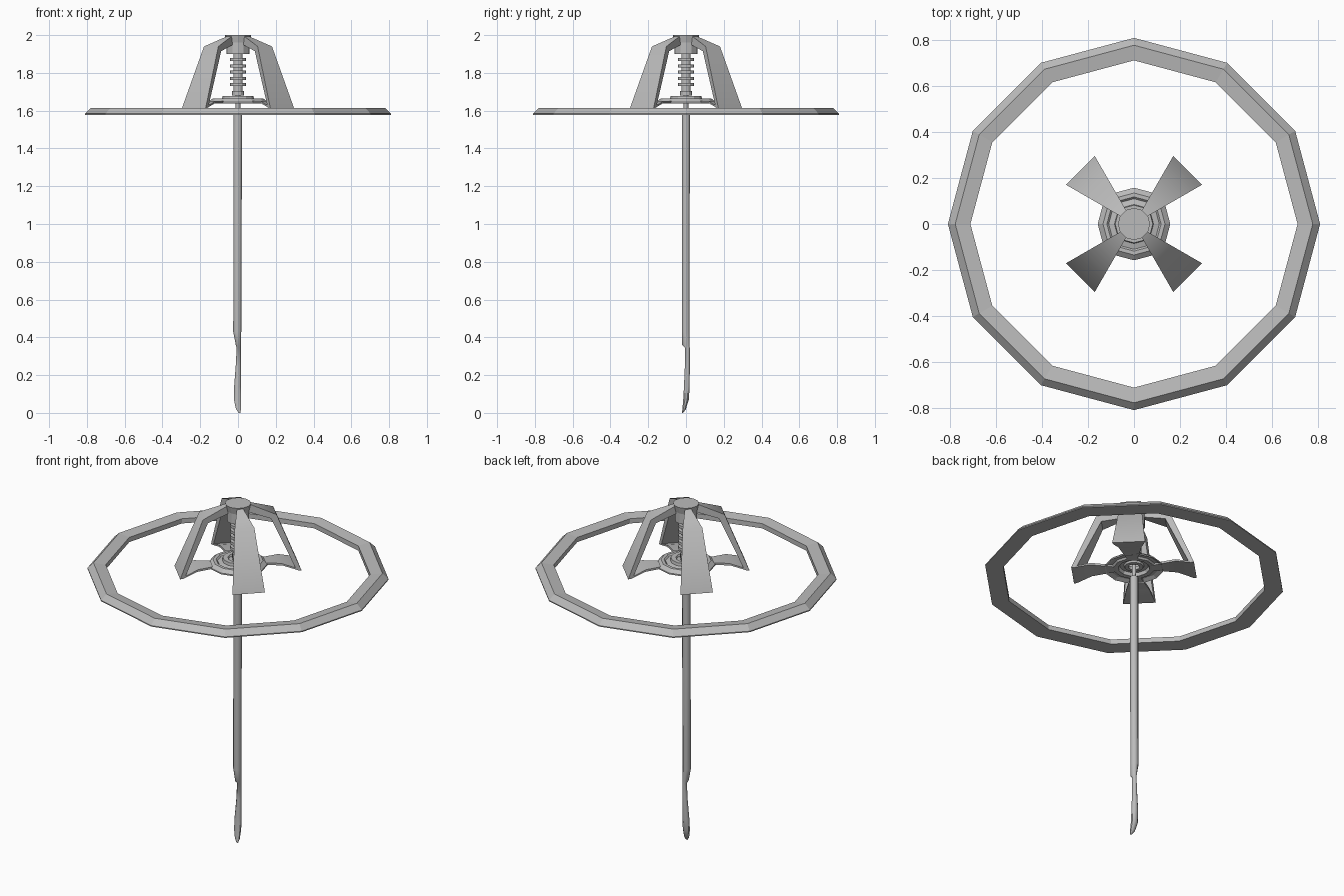
import bpy, bmesh, math

if "Cube" in bpy.data.objects:
    bpy.data.objects.remove(bpy.data.objects["Cube"])

grey = bpy.data.materials.new("metal_grey")
grey.diffuse_color = (0.5, 0.5, 0.5, 1)
grey.use_nodes = True
grey.node_tree.nodes["Principled BSDF"].inputs["Base Color"].default_value = grey.diffuse_color


def finish(name, bm, angle=None):
    bmesh.ops.remove_doubles(bm, verts=bm.verts, dist=1e-5)
    bmesh.ops.recalc_face_normals(bm, faces=bm.faces)
    mesh = bpy.data.meshes.new(name)
    bm.to_mesh(mesh)
    bm.free()
    mesh.materials.append(grey)
    ob = bpy.data.objects.new(name, mesh)
    bpy.context.collection.objects.link(ob)
    if angle:
        bpy.ops.object.select_all(action='DESELECT')
        ob.select_set(True)
        bpy.context.view_layer.objects.active = ob
        bpy.ops.object.shade_smooth_by_angle(angle=math.radians(angle))
    return ob


def bridge(bm, rows, closed_rows):
    """Quads between consecutive rows of closed loops."""
    count = len(rows)
    for i in range(count if closed_rows else count - 1):
        a, b = rows[i], rows[(i + 1) % count]
        n = len(a)
        for j in range(n):
            k = (j + 1) % n
            bm.faces.new((a[j], a[k], b[k], b[j]))


def lathe(name, profile, closed=False, sides=12):
    """Spin an (r, z) profile; open profiles are capped at both ends."""
    bm = bmesh.new()
    rows = [[bm.verts.new((r * math.cos(t), r * math.sin(t), z))
             for t in (2 * math.pi * i / sides for i in range(sides))]
            for r, z in profile]
    bridge(bm, rows, closed)
    if not closed:
        bm.faces.new(rows[0])
        bm.faces.new(rows[-1])
    return finish(name, bm)


def sector(name, profile, start, end):
    """Sweep a closed (r, z) profile between two angles in degrees."""
    bm = bmesh.new()
    rows = [[bm.verts.new((r * math.cos(t), r * math.sin(t), z)) for r, z in profile]
            for t in (math.radians(start), math.radians(end))]
    bridge(bm, rows, False)
    for row in rows:
        bm.faces.new(row)
    return finish(name, bm, 50)


# Wide outer ring
lathe("outer_ring", [(0.81, 1.578), (0.81, 1.584), (0.778, 1.615), (0.712, 1.606), (0.712, 1.578)], True)

# Four bent legs, each with a foot reaching in to the dish
leg = [(0.05, 2.0), (0.208, 1.94), (0.342, 1.615), (0.325, 1.615), (0.24, 1.64), (0.10, 1.64),
       (0.10, 1.652), (0.235, 1.652), (0.31, 1.628), (0.178, 1.915), (0.05, 1.95)]
for i in range(4):
    sector(f"leg_{i + 1}", leg, 30 + 90 * i, 60 + 90 * i)

# Cap holding the legs together
lathe("hub", [(0.06, 1.9), (0.06, 1.96), (0.07, 2.0)])

# Ribbed spindle
spindle = [(0.024, 1.9), (0.024, 1.878)]
for z in (1.878, 1.845, 1.812, 1.779, 1.746):
    spindle += [(0.042, z), (0.042, z - 0.016), (0.024, z - 0.016), (0.024, z - 0.033)]
spindle += [(0.024, 1.705), (0.032, 1.705), (0.032, 1.68), (0.012, 1.68), (0.012, 1.6)]
lathe("spindle", spindle)

# Stepped dish
lathe("dish", [(0.03, 1.668), (0.05, 1.668), (0.055, 1.678), (0.082, 1.678), (0.085, 1.662),
               (0.11, 1.656), (0.118, 1.664), (0.135, 1.664), (0.158, 1.646), (0.158, 1.638),
               (0.135, 1.65), (0.118, 1.65), (0.11, 1.64), (0.085, 1.642), (0.078, 1.66),
               (0.055, 1.66), (0.05, 1.65), (0.03, 1.65)], True)

# Long rod, cut down to a narrow neck and a leaf-shaped tip: z, x range, y range
sections = [(1.63, -0.012, 0.012, -0.012, 0.012), (1.59, -0.012, 0.012, -0.012, 0.012),
            (1.585, -0.026, 0.024, -0.023, 0.023), (1.0, -0.026, 0.021, -0.023, 0.021),
            (0.43, -0.027, 0.019, -0.023, 0.021), (0.36, -0.013, 0.017, -0.022, 0.021),
            (0.345, -0.008, 0.016, -0.007, 0.021), (0.25, -0.013, 0.016, -0.007, 0.021),
            (0.14, -0.022, 0.018, -0.012, 0.021), (0.07, -0.023, 0.018, -0.016, 0.016),
            (0.02, -0.012, 0.017, -0.02, 0.0), (0.0, 0.003, 0.013, -0.021, -0.015)]
bm = bmesh.new()
rows = []
for z, x0, x1, y0, y1 in sections:
    rows.append([bm.verts.new(((x0 + x1) / 2 + (x1 - x0) / 2 * math.cos(t),
                               (y0 + y1) / 2 + (y1 - y0) / 2 * math.sin(t), z))
                 for t in (2 * math.pi * (i + 0.5) / 8 for i in range(8))])
bridge(bm, rows, False)
bm.faces.new(rows[0])
bm.faces.new(rows[-1])
finish("rod", bm, 50)
